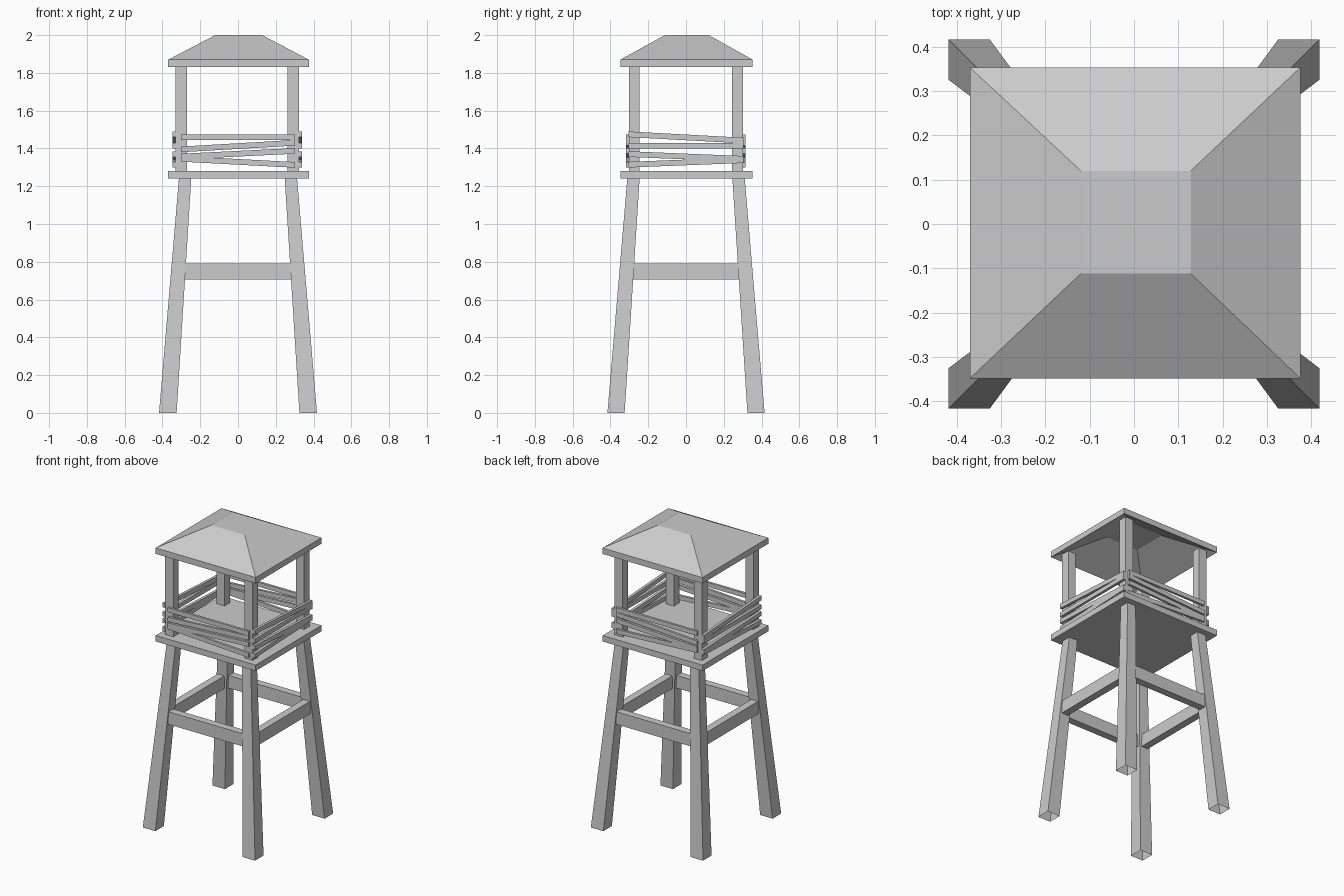
import bpy

if "Cube" in bpy.data.objects:
    bpy.data.objects.remove(bpy.data.objects["Cube"])


def mesh(name, verts, faces):
    me = bpy.data.meshes.new(name)
    me.from_pydata(verts, [], faces)
    me.update()
    ob = bpy.data.objects.new(name, me)
    bpy.context.collection.objects.link(ob)
    return ob


def ring(x0, x1, y0, y1, z):
    return [(x0, y0, z), (x1, y0, z), (x1, y1, z), (x0, y1, z)]


SIDES = [(0, 1, 5, 4), (1, 2, 6, 5), (2, 3, 7, 6), (3, 0, 4, 7)]
BOTTOM, TOP = (3, 2, 1, 0), (4, 5, 6, 7)


def frustum(name, low, high, bottom=True):
    return mesh(name, low + high, SIDES + [TOP] + ([BOTTOM] if bottom else []))


def box(name, x0, x1, y0, y1, z0, z1):
    return frustum(name, ring(x0, x1, y0, y1, z0), ring(x0, x1, y0, y1, z1))


def span(s, inner, outer):
    return sorted((s * inner, s * outer))


# Platform
box("platform", -.37, .375, -.348, .352, 1.24, 1.28)

# Splayed legs (open underneath) and upright roof posts
for sx, side in ((-1, "left"), (1, "right")):
    for sy, end in ((-1, "front"), (1, "back")):
        low = ring(*span(sx, .325, .418), *span(sy, .325, .416), 0)
        high = ring(*span(sx, .247, .312), *span(sy, .245, .31), 1.25)
        frustum(f"{end}_{side}_leg", low, high, bottom=False)
        px = (-.33, -.27) if sx < 0 else (.262, .322)
        py = (-.303, -.245) if sy < 0 else (.243, .301)
        box(f"{end}_{side}_post", *px, *py, 1.27, 1.85)

# Cross braces between the legs
for s, a, b in ((-1, "front", "left"), (1, "back", "right")):
    box(f"{a}_brace", -.29, .29, *span(s, .295, .345), .705, .79)
    box(f"{b}_brace", *span(s, .295, .345), -.29, .29, .705, .79)

# Crooked railing boards: heights at the two ends of each board
H = .015
FRONT = [(1.46, 1.46), (1.395, 1.43), (1.357, 1.387), (1.345, 1.313)]
SIDE = [(1.475, 1.442), (1.415, 1.415), (1.37, 1.345), (1.314, 1.338)]


def board(name, a0, a1, d0, d1, za, zb, along_x):
    v = []
    for h in (-H, H):
        for a, d, z in ((a0, d0, za), (a1, d0, zb), (a1, d1, zb), (a0, d1, za)):
            v.append((a, d, z + h) if along_x else (d, a, z + h))
    faces = SIDES + [TOP, BOTTOM]
    if not along_x:
        faces = [f[::-1] for f in faces]
    mesh(name, v, faces)


for i, (za, zb) in enumerate(FRONT):
    board(f"front_rail_{i}", -.302, .302, -.318, -.302, za, zb, True)
    board(f"back_rail_{i}", -.302, .302, .3, .316, za, zb, True)
for i, (za, zb) in enumerate(SIDE):
    board(f"left_rail_{i}", -.305, .305, -.348, -.329, za, zb, False)
    board(f"right_rail_{i}", -.305, .305, .321, .34, za, zb, False)

# Hollow hipped roof: eave band, slopes and flat top, with an inner shell
rv = (ring(-.37, .375, -.348, .353, 1.83) + ring(-.37, .375, -.348, .353, 1.87)
      + ring(-.12, .128, -.112, .12, 2.0) + ring(-.12, .128, -.112, .12, 1.96))
rf = [(8, 9, 10, 11), (15, 14, 13, 12)]
for i in range(4):
    j = (i + 1) % 4
    rf += [(i, j, 4 + j, 4 + i), (4 + i, 4 + j, 8 + j, 8 + i), (j, i, 12 + i, 12 + j)]
mesh("roof", rv, rf)
